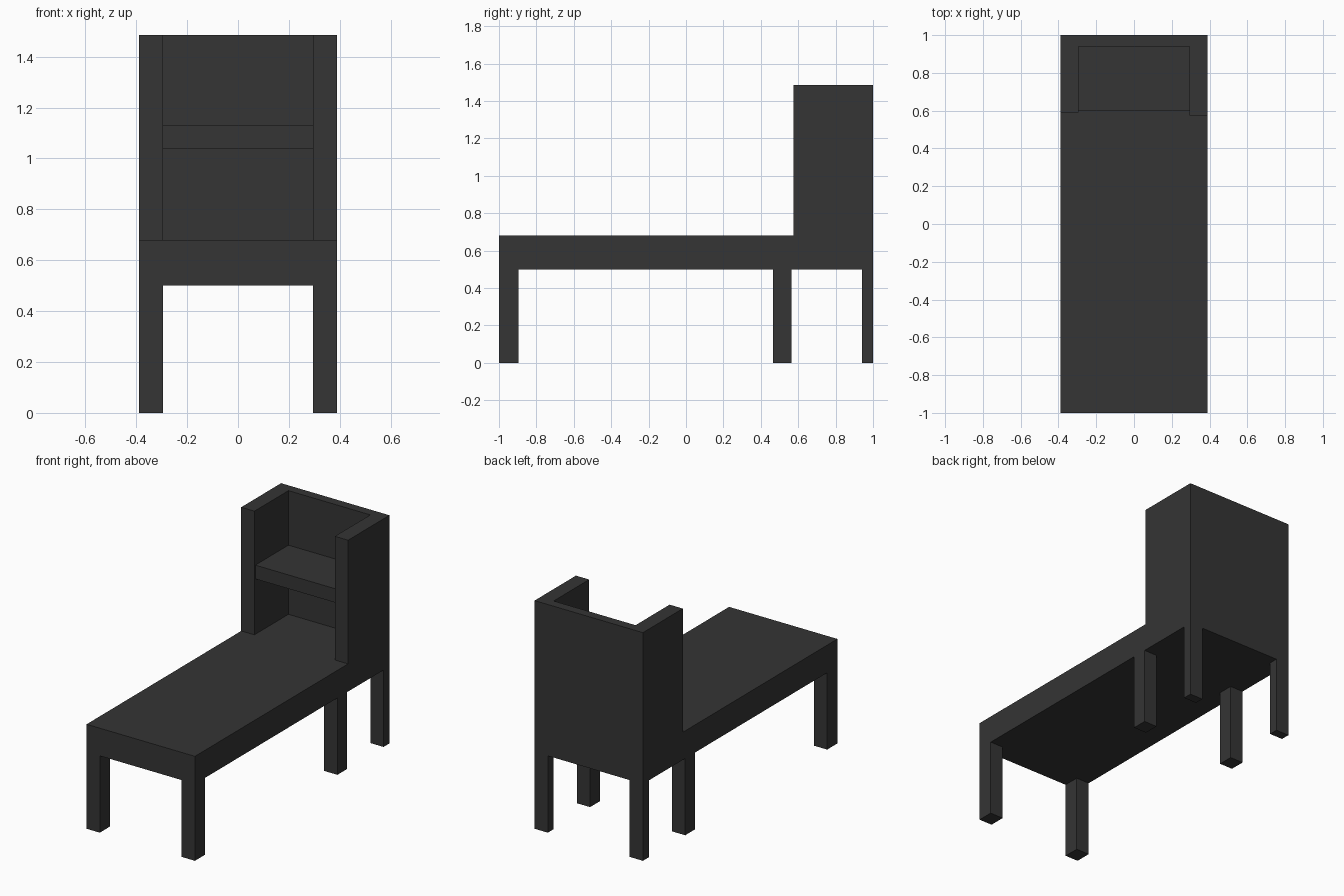
import bpy
import bmesh
from mathutils import Vector

cube = bpy.data.objects.get("Cube")
if cube:
    bpy.data.objects.remove(cube, do_unlink=True)

# Single dark finish
charcoal = bpy.data.materials.new("charcoal")
charcoal.use_nodes = True
colour = (0.035, 0.035, 0.035, 1)
charcoal.diffuse_color = colour
charcoal.node_tree.nodes["Principled BSDF"].inputs["Base Color"].default_value = colour


def box(name, x, y, z):
    """Flat-sided box given its (min, max) range on each axis."""
    low, high = (Vector(corner) for corner in zip(x, y, z))
    bm = bmesh.new()
    bmesh.ops.create_cube(bm, size=1)
    bmesh.ops.scale(bm, vec=high - low, verts=bm.verts)
    mesh = bpy.data.meshes.new(name)
    bm.to_mesh(mesh)
    bm.free()
    mesh.materials.append(charcoal)
    obj = bpy.data.objects.new(name, mesh)
    obj.location = (low + high) / 2
    bpy.context.collection.objects.link(obj)
    return obj


half_width = 0.39
inner = 0.295
seat_bottom, seat_top, top = 0.5, 0.68, 1.485
back_inner = 0.94

# Long bench slab
box("seat", (-half_width, half_width), (-1, 1), (seat_bottom, seat_top))

# Three pairs of legs
leg_rows = {"front": (-1, -0.895), "middle": (0.465, 0.565), "back": (back_inner, 1)}
for row, depth in leg_rows.items():
    box(row + "_leg_right", (-half_width, -inner), depth, (0, seat_bottom))
    box(row + "_leg_left", (inner, half_width), depth, (0, seat_bottom))

# Open-fronted hutch: back, two sides and a shelf
box("back_panel", (-half_width, half_width), (back_inner, 1), (seat_top, top))
box("side_panel_right", (-half_width, -inner), (0.59, back_inner), (seat_top, top))
box("side_panel_left", (inner, half_width), (0.575, back_inner), (seat_top, top))
box("shelf", (-inner, inner), (0.6, back_inner), (1.04, 1.13))
